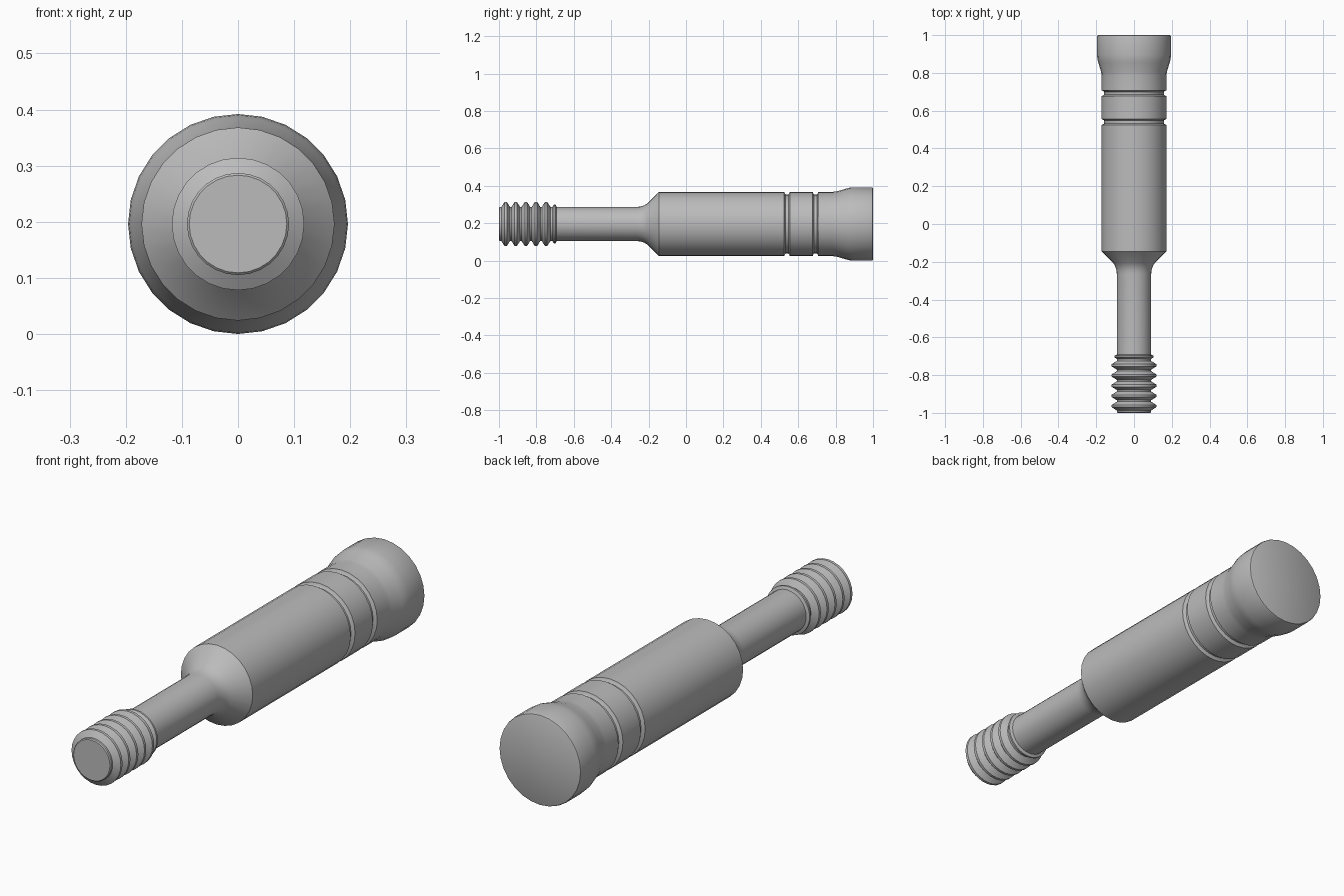
import bpy, bmesh, math

if "Cube" in bpy.data.objects:
    bpy.data.objects.remove(bpy.data.objects["Cube"])

SIDES = 28
AXIS_Z = 0.196

steel = bpy.data.materials.new("grey steel")
steel.diffuse_color = (0.5, 0.5, 0.5, 1)
steel.use_nodes = True
steel.node_tree.nodes["Principled BSDF"].inputs["Base Color"].default_value = steel.diffuse_color


def lathe(name, profile):
    """Spin (y, radius) points around the lengthwise axis and cap both ends."""
    bm = bmesh.new()
    rings = []
    for y, r in profile:
        rings.append([bm.verts.new((r * math.sin(2 * math.pi * i / SIDES), y,
                                    AXIS_Z + r * math.cos(2 * math.pi * i / SIDES)))
                      for i in range(SIDES)])
    for a, b in zip(rings, rings[1:]):
        for i in range(SIDES):
            j = (i + 1) % SIDES
            bm.faces.new((a[i], a[j], b[j], b[i]))
    bm.faces.new(rings[0])
    bm.faces.new(rings[-1])
    bmesh.ops.recalc_face_normals(bm, faces=bm.faces)
    mesh = bpy.data.meshes.new(name)
    bm.to_mesh(mesh)
    bm.free()
    mesh.materials.append(steel)
    obj = bpy.data.objects.new(name, mesh)
    bpy.context.collection.objects.link(obj)
    bpy.ops.object.select_all(action='DESELECT')
    obj.select_set(True)
    bpy.context.view_layer.objects.active = obj
    bpy.ops.object.shade_smooth_by_angle(angle=math.radians(30))
    return obj


# Threaded tip: five full ridges and a smaller runout ridge
tip = [(-1.0, 0.087), (-0.996, 0.091)]
for k in range(5):
    c = -0.964 + 0.054 * k
    tip += [(c - 0.023, 0.091), (c - 0.006, 0.118),
            (c + 0.006, 0.118), (c + 0.023, 0.091)]
tip += [(-0.715, 0.091), (-0.705, 0.104), (-0.697, 0.104), (-0.692, 0.091)]

# Narrow shank, filleted into the conical shoulder
shank = [(-0.265, 0.091), (-0.245, 0.093), (-0.225, 0.099),
         (-0.205, 0.111), (-0.145, 0.172)]


# Round-bottomed groove in the body
def groove(start, end):
    d = (end - start) / 4
    return [(start, 0.172), (start + 0.003, 0.163), (start + d, 0.158),
            (end - d, 0.158), (end - 0.003, 0.163), (end, 0.172)]


body = groove(0.525, 0.555) + groove(0.677, 0.707)

# Flared head with a slightly eased rim
head = [(0.785, 0.172), (0.805, 0.174), (0.855, 0.189), (0.875, 0.194),
        (0.895, 0.196), (0.992, 0.196), (0.998, 0.194), (1.0, 0.19)]

lathe("threaded_pin", tip + shank + body + head)
